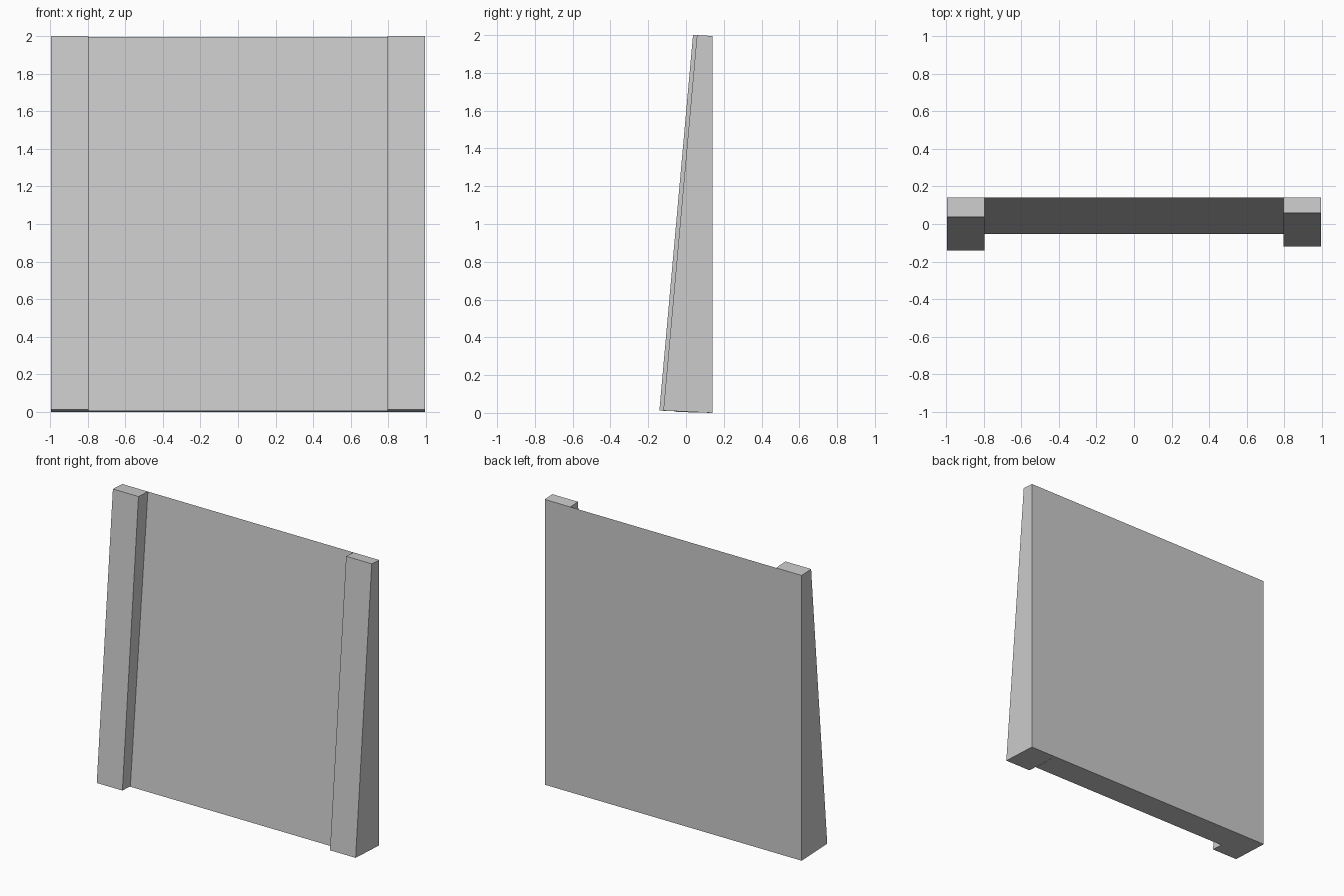
import bpy, bmesh

if "Cube" in bpy.data.objects:
    bpy.data.objects.remove(bpy.data.objects["Cube"])

BACK = 0.141


def prism(name, profile, x0, x1):
    """Extrude a side profile of (y, z) points from x0 to x1."""
    bm = bmesh.new()
    face = bm.faces.new([bm.verts.new((x0, y, z)) for y, z in profile])
    ext = bmesh.ops.extrude_face_region(bm, geom=[face])
    verts = [v for v in ext["geom"] if isinstance(v, bmesh.types.BMVert)]
    bmesh.ops.translate(bm, vec=(x1 - x0, 0, 0), verts=verts)
    bmesh.ops.recalc_face_normals(bm, faces=bm.faces)
    mesh = bpy.data.meshes.new(name)
    bm.to_mesh(mesh)
    bm.free()
    obj = bpy.data.objects.new(name, mesh)
    bpy.context.collection.objects.link(obj)
    return obj


# Sloping wall, a wedge running out to a sharp edge at the top
prism("wall_panel", [(-0.053, 0.005), (BACK, 0), (BACK, 1.995)], -0.796, 0.796)


# Raised, leaning edge pillars; the left one stands slightly prouder
def pillar(name, front, x0, x1):
    profile = [(front, 0.012), (BACK, 0), (BACK, 1.995), (front + 0.178, 2.0)]
    prism(name, profile, x0, x1)


pillar("left_pillar", -0.141, -0.994, -0.796)
pillar("right_pillar", -0.12, 0.796, 0.994)
